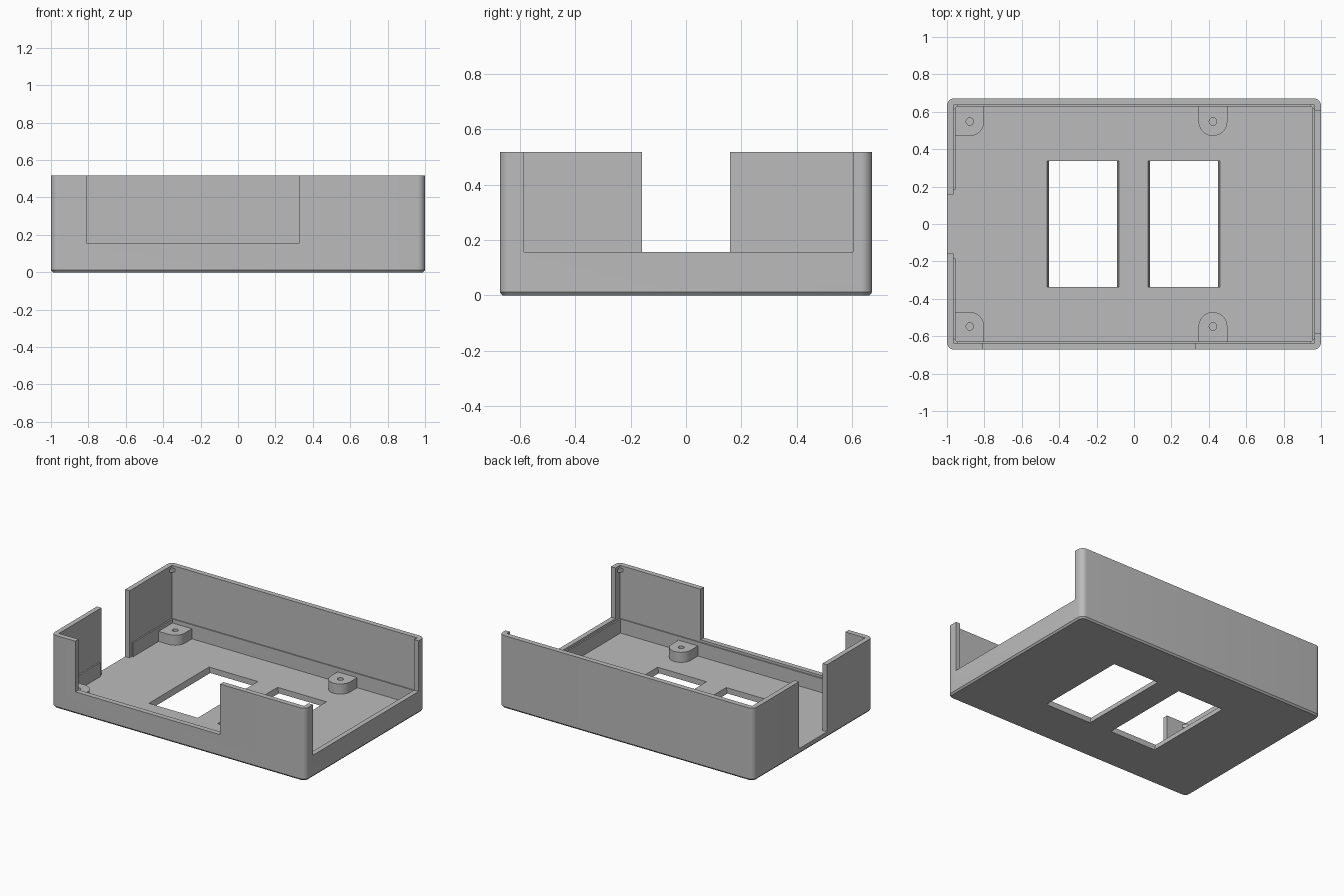
import bpy, bmesh, math

cube = bpy.data.objects.get("Cube")
if cube:
    bpy.data.objects.remove(cube, do_unlink=True)

HX, HY, TOP = 1.0, 0.672, 0.517      # outer half sizes and height
FLOOR, LEDGE, SILL = 0.04, 0.14, 0.157

grey = bpy.data.materials.new("mid grey plastic")
grey.use_nodes = True
grey.diffuse_color = (0.5, 0.5, 0.5, 1)
grey.node_tree.nodes["Principled BSDF"].inputs["Base Color"].default_value = (0.5, 0.5, 0.5, 1)


def arc(cx, cy, r, start, end, steps):
    angles = [math.radians(start + (end - start) * i / steps) for i in range(steps + 1)]
    return [(cx + r * math.cos(a), cy + r * math.sin(a)) for a in angles]


def rounded_rect(hx, hy, r):
    pts = []
    for i, (sx, sy) in enumerate([(1, 1), (-1, 1), (-1, -1), (1, -1)]):
        pts += arc(sx * (hx - r), sy * (hy - r), r, 90 * i, 90 * i + 90, 8)
    return pts


def rect(x0, x1, y0, y1):
    return [(x0, y0), (x1, y0), (x1, y1), (x0, y1)]


def loft(name, levels):
    """Stack matching outlines, given as (z, points), into a closed solid."""
    bm = bmesh.new()
    rings = [[bm.verts.new((x, y, z)) for x, y in pts] for z, pts in levels]
    n = len(rings[0])
    for a, b in zip(rings, rings[1:]):
        for i in range(n):
            j = (i + 1) % n
            bm.faces.new((a[i], a[j], b[j], b[i]))
    bm.faces.new(rings[0][::-1])
    bm.faces.new(rings[-1])
    bmesh.ops.recalc_face_normals(bm, faces=bm.faces)
    mesh = bpy.data.meshes.new(name)
    bm.to_mesh(mesh)
    bm.free()
    mesh.materials.append(grey)
    obj = bpy.data.objects.new(name, mesh)
    bpy.context.collection.objects.link(obj)
    return obj


def prism(name, pts, z0, z1):
    return loft(name, [(z0, pts), (z1, pts)])


def activate(obj):
    bpy.ops.object.select_all(action='DESELECT')
    obj.select_set(True)
    bpy.context.view_layer.objects.active = obj


def cut(obj, cutter):
    cutter.hide_render = True
    activate(obj)
    mod = obj.modifiers.new("cut", 'BOOLEAN')
    mod.operation, mod.solver, mod.object = 'DIFFERENCE', 'EXACT', cutter
    bpy.ops.object.modifier_apply(modifier=mod.name)
    bpy.data.objects.remove(cutter, do_unlink=True)


def smooth(obj):
    activate(obj)
    bpy.ops.object.shade_smooth_by_angle(angle=math.radians(30))


# Outer body with rounded upright corners and a bevelled bottom edge
full = rounded_rect(HX, HY, 0.04)
shell = loft("case_shell", [(0, rounded_rect(HX - 0.01, HY - 0.01, 0.03)),
                            (0.012, full), (TOP, full)])

# Hollow inside, slightly narrower below the ledge
cut(shell, prism("lower_cavity", rect(-0.955, 0.955, -0.627, 0.627), FLOOR, 0.3))
cut(shell, prism("upper_cavity", rect(-0.965, 0.965, -0.635, 0.635), LEDGE, 0.7))

# Openings in the front, the left end and the right end
cut(shell, prism("front_opening", rect(-0.81, 0.33, -0.8, -0.5), SILL, 0.7))
cut(shell, prism("left_opening", rect(0.8, 1.2, -0.585, 0.603), SILL, 0.7))
cut(shell, prism("right_notch", rect(-1.2, -0.8, -0.158, 0.158), FLOOR, 0.7))
cut(shell, prism("ledge_gap", rect(-0.965, -0.8, -0.185, 0.185), FLOOR, 0.3))

# Two floor windows whose long sides flare upward
for x0, x1 in [(-0.455, -0.09), (0.085, 0.45)]:
    flared = rect(x0 - 0.01, x1 + 0.01, -0.338, 0.338)
    cut(shell, loft("window", [(-0.05, rect(x0, x1, -0.338, 0.338)),
                               (0, rect(x0, x1, -0.338, 0.338)),
                               (FLOOR, flared), (0.1, flared)]))
smooth(shell)

# Screw bosses: two fill the right corners, two stand against the long walls
R, BY, WALL = 0.077, 0.548, 0.632
for side, sy in [("back", 1), ("front", -1)]:
    for place, bx in [("corner", -0.878), ("wall", 0.422)]:
        if place == "corner":
            pts = [(-0.96, WALL), (-0.96, BY - R)] + arc(bx, BY, R, 270, 360, 10)
        else:
            pts = [(bx - R, WALL)] + arc(bx, BY, R, 180, 360, 20)
        pts.append((bx + R, WALL))
        boss = prism(f"{side}_{place}_boss", [(x, y * sy) for x, y in pts], FLOOR - 0.01, 0.112)
        cut(boss, prism("screw_hole", arc(bx, BY * sy, 0.02, 0, 345, 23), FLOOR, 0.2))
        smooth(boss)

# Small stops in the inner corners just under the rim
for side, sy in [("back", 1), ("front", -1)]:
    for end, sx in [("left", 1), ("right", -1)]:
        pts = [(0.97, 0.64), (0.94, 0.64), (0.94, 0.635), (0.965, 0.61), (0.97, 0.61)]
        prism(f"{side}_{end}_stop", [(x * sx, y * sy) for x, y in pts], 0.475, 0.5)
